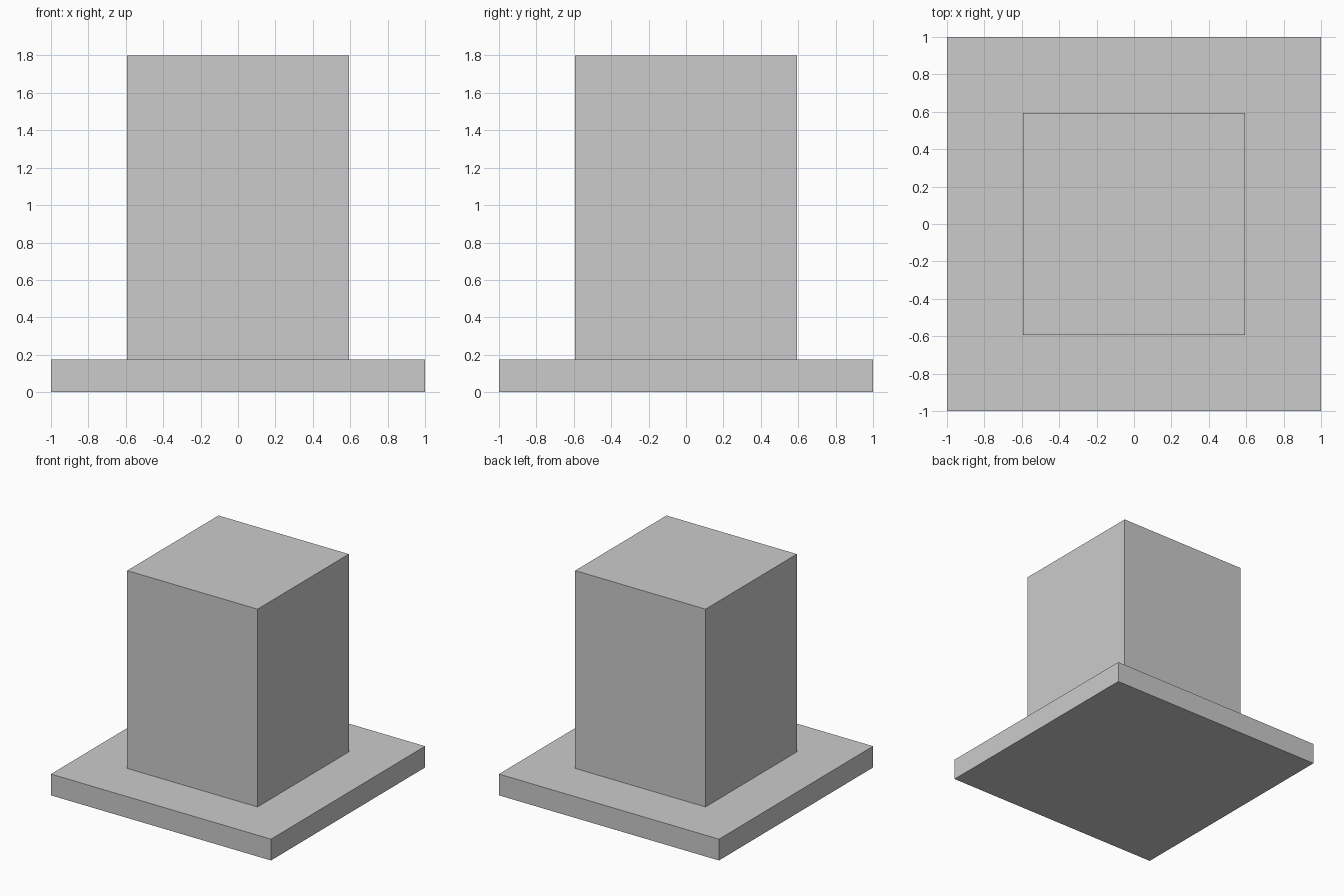
import bpy

if "Cube" in bpy.data.objects:
    bpy.data.objects.remove(bpy.data.objects["Cube"])


def box(name, width, z0, z1):
    """Square block centred on the z axis between two heights."""
    bpy.ops.mesh.primitive_cube_add(size=1, location=(0, 0, (z0 + z1) / 2))
    obj = bpy.context.object
    obj.name = name
    obj.scale = (width, width, z1 - z0)
    bpy.ops.object.transform_apply(location=False, rotation=False, scale=True)
    return obj


BASE_TOP = 0.175

# Flat square base slab
box("base_plate", 2.0, 0.0, BASE_TOP)

# Square column standing on the slab
box("column", 1.185, BASE_TOP, 1.8)
